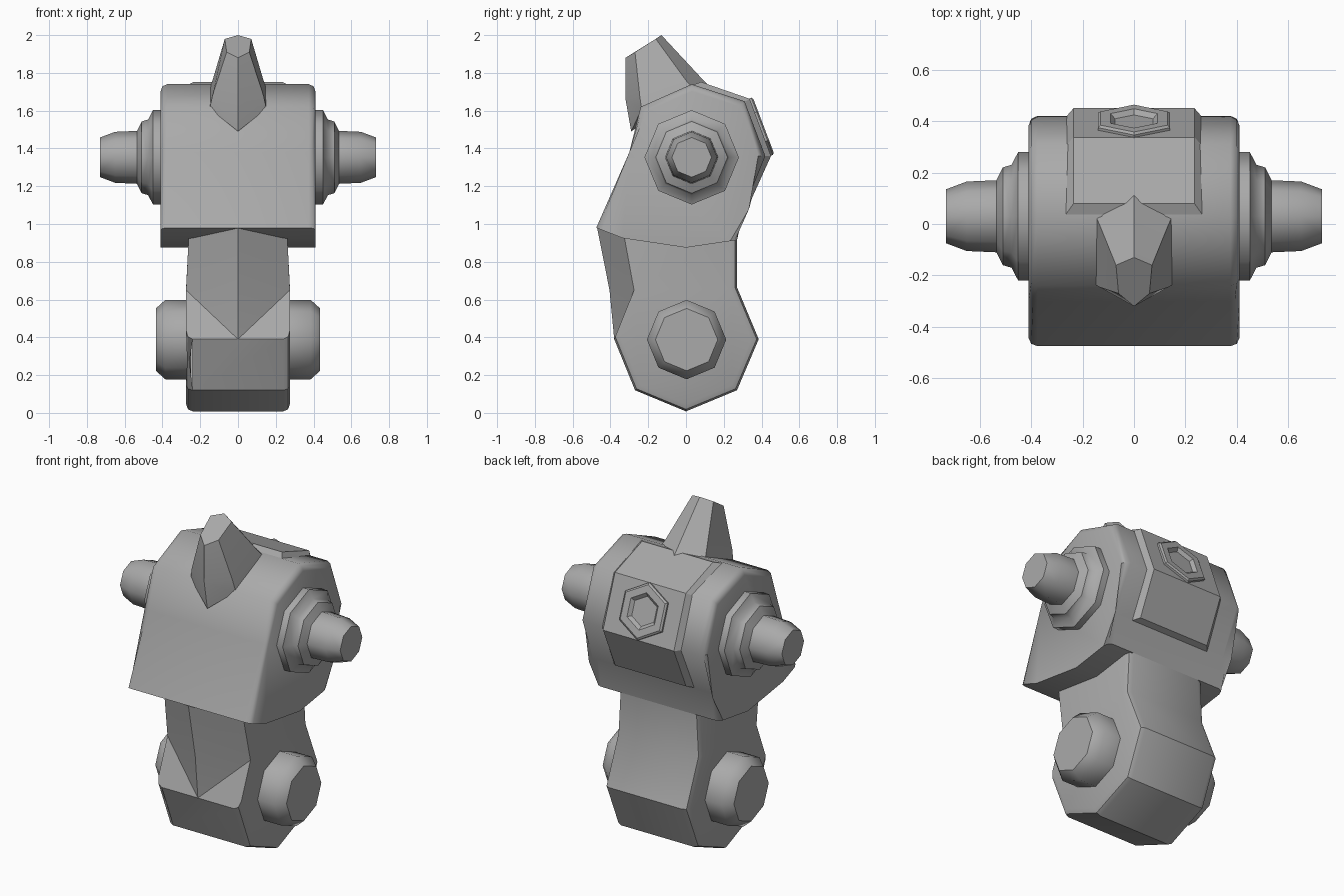
import bpy, bmesh, math
from mathutils import Vector, Matrix

if "Cube" in bpy.data.objects:
    bpy.data.objects.remove(bpy.data.objects["Cube"])

metal = bpy.data.materials.new("grey_metal")
metal.diffuse_color = (0.40, 0.40, 0.40, 1)
metal.use_nodes = True
metal.node_tree.nodes["Principled BSDF"].inputs["Base Color"].default_value = metal.diffuse_color


def finish(bm, name, angle=35):
    bmesh.ops.recalc_face_normals(bm, faces=bm.faces)
    me = bpy.data.meshes.new(name)
    bm.to_mesh(me)
    bm.free()
    ob = bpy.data.objects.new(name, me)
    bpy.context.collection.objects.link(ob)
    me.materials.append(metal)
    bpy.ops.object.select_all(action='DESELECT')
    ob.select_set(True)
    bpy.context.view_layer.objects.active = ob
    bpy.ops.object.shade_smooth_by_angle(angle=math.radians(angle))
    return ob


def bevel_rim(bm, edges, width):
    bmesh.ops.bevel(bm, geom=edges, offset=width, segments=2, profile=0.5, affect='EDGES')


def loft(bm, rings, cap=True):
    """Skin a list of equally long vertex rings."""
    vs = [[bm.verts.new(p) for p in r] for r in rings]
    n = len(vs[0])
    for a, b in zip(vs, vs[1:]):
        for i in range(n):
            bm.faces.new((a[i], a[(i + 1) % n], b[(i + 1) % n], b[i]))
    if cap:
        bm.faces.new(vs[0])
        bm.faces.new(vs[-1])
    return vs


# Upper housing: side profile (y, z) widened across x, rim rounded except underneath
housing = [(-.475, .98), (-.30, 1.38), (-.24, 1.62), (.03, 1.74), (.31, 1.65),
           (.42, 1.36), (.30, 1.09), (.27, .915), (0, .875), (-.335, .925)]
bm = bmesh.new()
vs = loft(bm, [[(x, y, z) for y, z in housing] for x in (-.41, .41)])
rim = [bm.edges.get((r[i], r[i + 1])) for r in vs for i in range(7)]
bevel_rim(bm, rim, 0.035)
finish(bm, "upper_housing", 50)

# Lower leg: octagonal foot, narrower neck, pointed ridge down the front
foot = [(-.38, .39), (-.27, .12), (0, .008), (.27, .12), (.385, .39), (.27, .665)]
bm = bmesh.new()
sides = []
for s in (-1, 1):
    ring = [bm.verts.new((s * .275, y, z)) for y, z in foot]
    knee = bm.verts.new((s * .275, -.275, .65))
    back_top = bm.verts.new((s * .26, .27, .95))
    front_top = bm.verts.new((s * .26, -.33, .95))
    bm.faces.new(ring + [knee])
    bm.faces.new((knee, ring[-1], back_top, front_top))
    sides.append((ring, knee, back_top, front_top))
(ra, ka, ba, fa), (rb, kb, bb, fb) = sides
tip, mid, top = [bm.verts.new(p) for p in ((0, -.38, .39), (0, -.405, .65), (0, -.47, .978))]
for i in range(1, 5):
    bm.faces.new((ra[i], ra[i + 1], rb[i + 1], rb[i]))
bm.faces.new((ra[0], ra[1], rb[1], rb[0], tip))
bm.faces.new((ra[5], ba, bb, rb[5]))
bm.faces.new((ba, fa, top, fb, bb))
for r, k, b, f in sides:
    bm.faces.new((tip, r[0], k))
    bm.faces.new((tip, k, mid))
    bm.faces.new((k, f, top, mid))
rim = [bm.edges.get((r[i], r[i + 1])) for r, k, b, f in sides for i in range(5)]
rim += [bm.edges.get((r[5], b)) for r, k, b, f in sides]
bevel_rim(bm, rim, 0.035)
finish(bm, "lower_leg", 30)


# Eight-sided stepped pins, mirrored left and right
def pin(name, y0, z0, steps):
    for side, s in (("left", -1), ("right", 1)):
        bm = bmesh.new()
        loft(bm, [[(s * x, y0 + r * math.cos(k * math.pi / 4), z0 + r * math.sin(k * math.pi / 4))
                   for k in range(8)] for x, r in steps])
        finish(bm, f"{side}_{name}", 46)


pin("shoulder_pin", .03, 1.353, [(.38, .25), (.45, .25), (.476, .20), (.51, .19),
                                 (.535, .14), (.65, .135), (.73, .105)])
pin("ankle_pin", .003, .388, [(.25, .21), (.385, .21), (.435, .165)])

# Horn: hexagonal base sunk into the housing, slanted blunt tip
horn_base = [(0, .15, 1.70), (.15, .035, 1.72), (.15, -.235, 1.61),
             (0, -.29, 1.49), (-.15, -.235, 1.61), (-.15, .035, 1.72)]
horn_mid = [(0, .07, 1.785), (.135, .0, 1.76), (.135, -.245, 1.68),
            (0, -.32, 1.66), (-.135, -.245, 1.68), (-.135, .0, 1.76)]
horn_tip = [(0, -.13, 2.0), (.07, -.16, 1.98), (.06, -.27, 1.91),
            (0, -.32, 1.88), (-.06, -.27, 1.91), (-.07, -.16, 1.98)]
bm = bmesh.new()
loft(bm, [horn_base, horn_mid, horn_tip])
finish(bm, "horn", 50)

# Raised back plate with sloping edges, wrapped over the rear of the housing
inner = [(.03, 1.735), (.30, 1.64), (.41, 1.36), (.295, 1.09)]
outer = [(.08, 1.752), (.337, 1.663), (.45, 1.36), (.335, 1.105)]
bm = bmesh.new()
loft(bm, [[(x, y, z) for y, z in inner + o[::-1]] for x, o in
          ((-.27, inner), (-.235, outer), (.235, outer), (.27, inner))], cap=False)
bmesh.ops.remove_doubles(bm, verts=bm.verts, dist=1e-5)
finish(bm, "back_plate", 30)

# Hexagonal ring with an open socket on the back plate
axis = Vector((0, .935, .354))
place = Matrix.Translation((0, .392, 1.513)) @ axis.to_track_quat('Z', 'Y').to_matrix().to_4x4()
bm = bmesh.new()
rings = []
for r, h in ((.162, -.02), (.162, .012), (.150, .02), (.105, .02), (.085, .002)):
    rings.append([place @ Vector((r * math.sin(k * math.pi / 3), r * math.cos(k * math.pi / 3), h))
                  for k in range(6)])
loft(bm, rings)
finish(bm, "hex_socket", 30)
